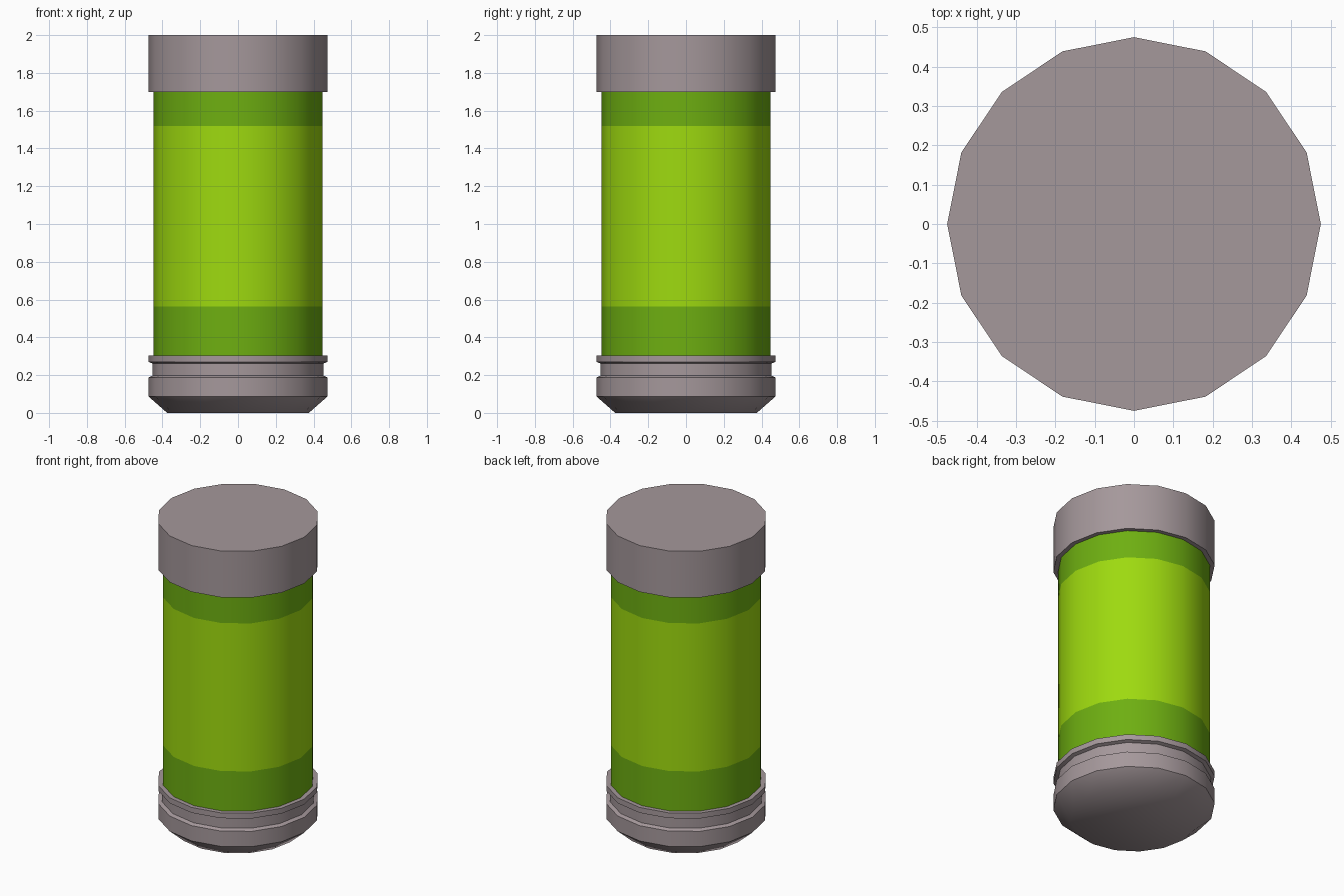
import bpy, bmesh, math

if "Cube" in bpy.data.objects:
    bpy.data.objects.remove(bpy.data.objects["Cube"])

SIDES = 16


def material(name, rgb):
    lin = [((c / 255 + 0.055) / 1.055) ** 2.4 if c > 10 else c / 255 / 12.92 for c in rgb]
    m = bpy.data.materials.new(name)
    m.diffuse_color = (*lin, 1)
    m.use_nodes = True
    m.node_tree.nodes["Principled BSDF"].inputs["Base Color"].default_value = m.diffuse_color
    return m


metal = material("warm_grey", (165, 152, 155))
light = material("light_green", (158, 218, 15))
dark = material("dark_green", (110, 175, 17))


def lathe(name, profile, mats, pick=lambda z: 0):
    """Revolve (radius, z) points, cap both ends, colour by face height."""
    bm = bmesh.new()
    rings = []
    for r, z in profile:
        rings.append([bm.verts.new((r * math.cos(2 * math.pi * i / SIDES),
                                    r * math.sin(2 * math.pi * i / SIDES), z))
                      for i in range(SIDES)])
    for a, b in zip(rings, rings[1:]):
        for i in range(SIDES):
            j = (i + 1) % SIDES
            bm.faces.new((a[i], a[j], b[j], b[i]))
    bm.faces.new(rings[0][::-1])
    bm.faces.new(rings[-1])
    for f in bm.faces:
        f.material_index = pick(f.calc_center_median().z)
    me = bpy.data.meshes.new(name)
    bm.to_mesh(me)
    bm.free()
    for m in mats:
        me.materials.append(m)
    ob = bpy.data.objects.new(name, me)
    bpy.context.collection.objects.link(ob)
    bpy.ops.object.select_all(action='DESELECT')
    ob.select_set(True)
    bpy.context.view_layer.objects.active = ob
    bpy.ops.object.shade_smooth_by_angle(angle=math.radians(45))
    return ob


# Grooved base with chamfered foot
lathe("base", [(0.375, 0), (0.475, 0.088), (0.475, 0.187), (0.453, 0.197),
               (0.453, 0.262), (0.475, 0.27), (0.475, 0.305)], [metal])

# Banded body tube
lathe("body", [(0.447, 0.305), (0.447, 0.562), (0.447, 1.52), (0.447, 1.70)],
      [light, dark], lambda z: 0 if 0.562 < z < 1.52 else 1)

# Top cap
lathe("cap", [(0.475, 1.70), (0.475, 2.0)], [metal])
